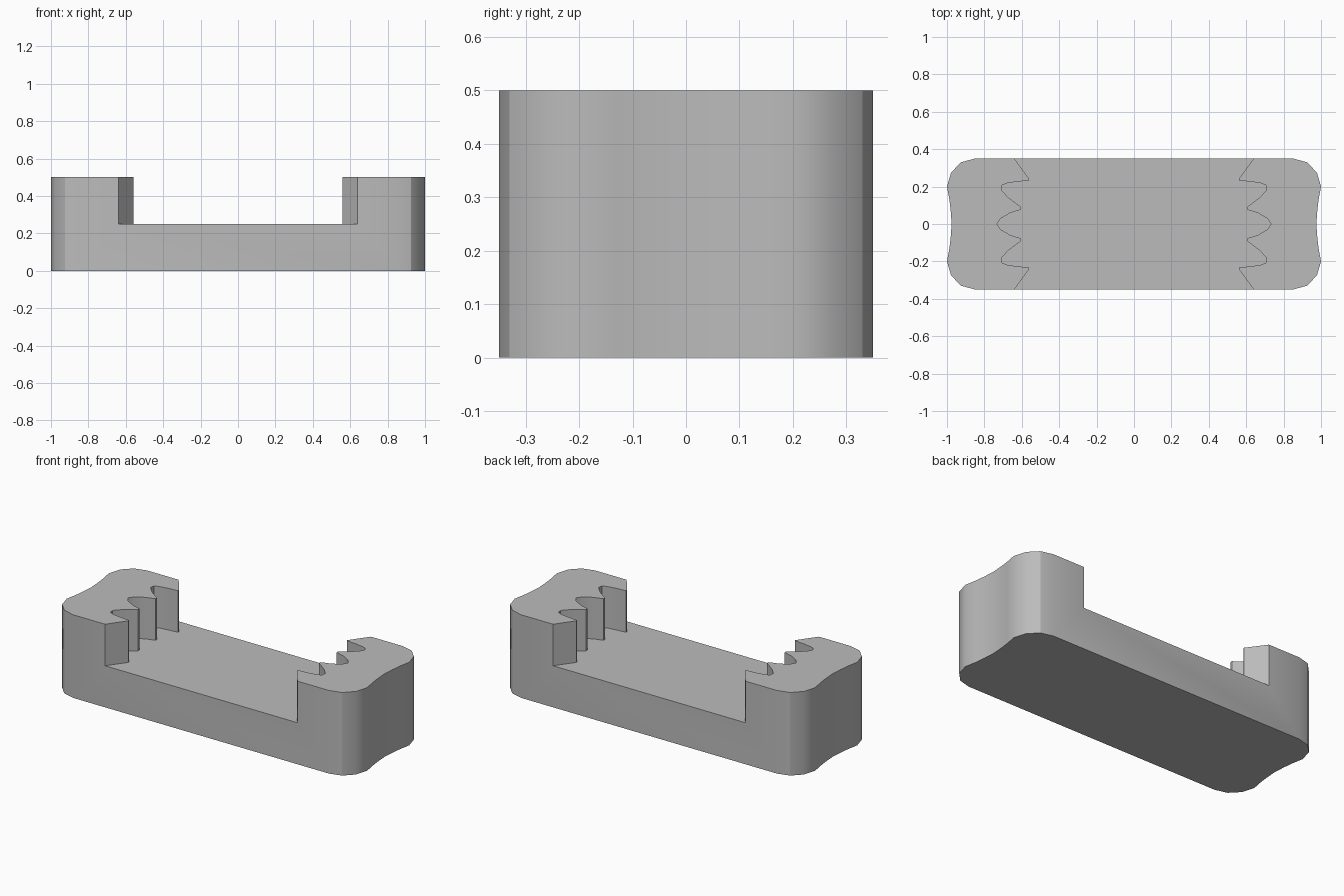
import bpy
import bmesh
from math import radians

cube = bpy.data.objects.get("Cube")
if cube:
    bpy.data.objects.remove(cube)

HALF_DEPTH, HEIGHT, FLOOR = 0.35, 0.5, 0.25

grey = bpy.data.materials.new("plain grey")
grey.use_nodes = True
tone = (0.5, 0.5, 0.5, 1)
grey.diffuse_color = tone
grey.node_tree.nodes["Principled BSDF"].inputs["Base Color"].default_value = tone


def mirrored(quarter):
    """Mirror a quarter profile (from the back edge to y = 0) to a full outline."""
    right = quarter + [(x, -y) for x, y in reversed(quarter[:-1])]
    return right + [(-x, y) for x, y in reversed(right)]


def prism(name, outline, bottom, top):
    bm = bmesh.new()
    face = bm.faces.new([bm.verts.new((x, y, bottom)) for x, y in outline])
    side = bmesh.ops.extrude_face_region(bm, geom=[face])["geom"]
    moved = [v for v in side if isinstance(v, bmesh.types.BMVert)]
    bmesh.ops.translate(bm, verts=moved, vec=(0, 0, top - bottom))
    bmesh.ops.recalc_face_normals(bm, faces=bm.faces)
    mesh = bpy.data.meshes.new(name)
    bm.to_mesh(mesh)
    bm.free()
    mesh.materials.append(grey)
    obj = bpy.data.objects.new(name, mesh)
    bpy.context.collection.objects.link(obj)
    return obj


# Block with rounded corners and hollowed ends
end = [(0.85, HALF_DEPTH), (0.925, 0.33), (0.978, 0.275), (1.0, 0.2),
       (0.987, 0.13), (0.98, 0.07), (0.975, 0)]
body = prism("clamp_body", mirrored(end), 0, HEIGHT)

# Toothed opening, running past the front and back of the block
teeth = [(0.708, 0.45), (0.64, HALF_DEPTH), (0.56, 0.24), (0.562, 0.232),
         (0.63, 0.226), (0.68, 0.218), (0.705, 0.207), (0.708, 0.18),
         (0.67, 0.14), (0.603, 0.09), (0.603, 0.077), (0.66, 0.06),
         (0.712, 0.03), (0.733, 0)]
cutter = prism("jaw_cutter", mirrored(teeth), FLOOR, HEIGHT + 0.1)
cutter.hide_render = True

cut = body.modifiers.new("jaw opening", "BOOLEAN")
cut.operation = "DIFFERENCE"
cut.solver = "EXACT"
cut.object = cutter

# Apply the cut, then smooth the curved walls
bpy.ops.object.select_all(action="DESELECT")
body.select_set(True)
bpy.context.view_layer.objects.active = body
bpy.ops.object.modifier_apply(modifier=cut.name)
bpy.data.objects.remove(cutter)
bpy.ops.object.shade_smooth_by_angle(angle=radians(30))
